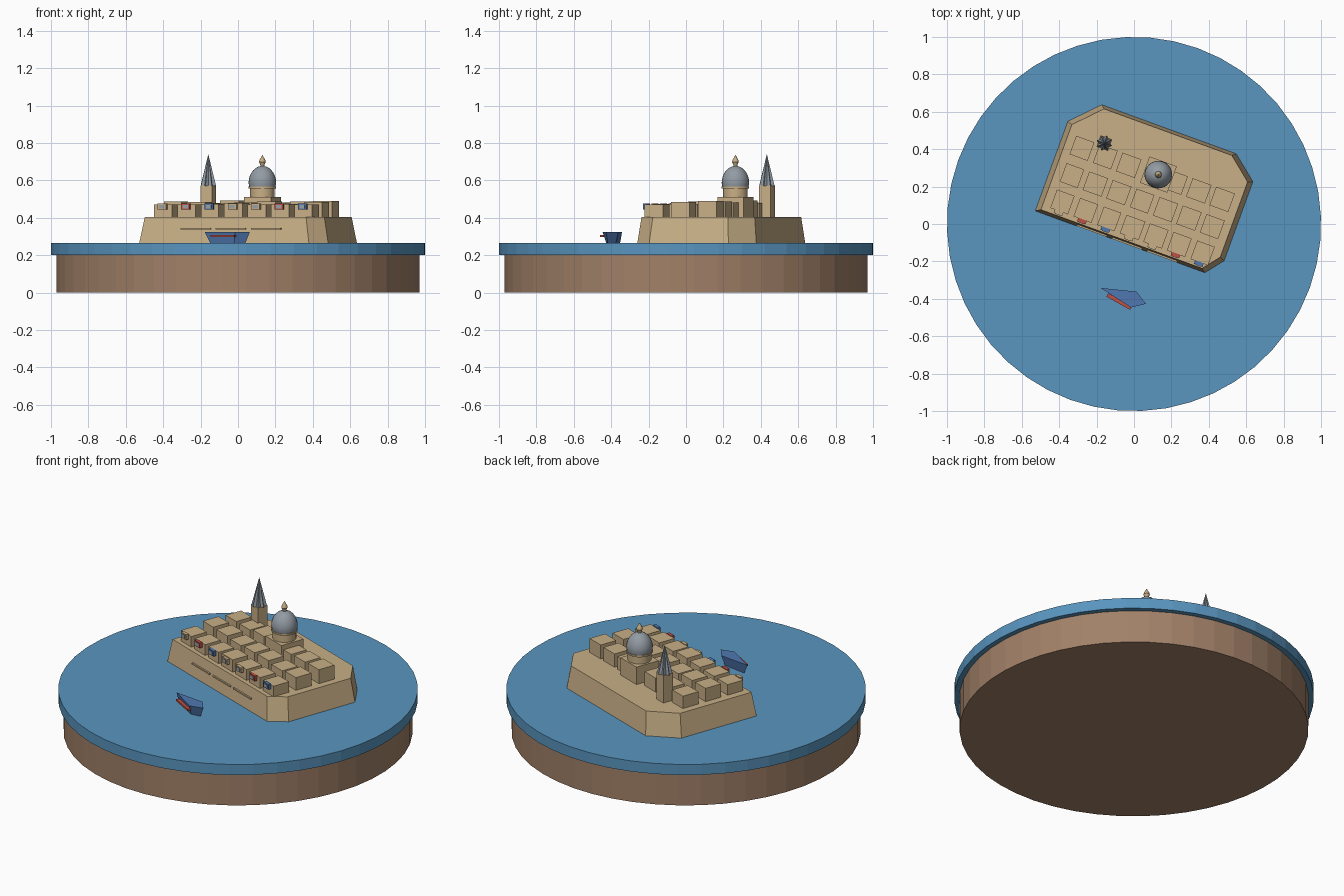
import bpy, bmesh, math, random
from mathutils import Matrix, Vector

if "Cube" in bpy.data.objects:
    bpy.data.objects.remove(bpy.data.objects["Cube"], do_unlink=True)
random.seed(4)


def material(name, r, g, b):
    m = bpy.data.materials.new(name)
    m.use_nodes = True
    m.diffuse_color = (r, g, b, 1)
    m.node_tree.nodes["Principled BSDF"].inputs["Base Color"].default_value = (r, g, b, 1)
    return m


SEA = material("sea blue", 0.10, 0.30, 0.52)
EARTH = material("earth brown", 0.36, 0.22, 0.14)
STONE = material("sandstone", 0.58, 0.43, 0.24)
SLATE = material("slate grey", 0.29, 0.33, 0.37)
BLUE = material("boat blue", 0.08, 0.19, 0.44)
RED = material("balcony red", 0.52, 0.08, 0.06)
PALE = material("window grey", 0.32, 0.35, 0.38)

TURN = Matrix.Rotation(math.radians(-20), 4, 'Z')   # the city's own axes
GROUND = 0.265
TERRACE = 0.405


def finish(name, bm, mat, matrix=None, smooth=False):
    bmesh.ops.recalc_face_normals(bm, faces=bm.faces)
    if matrix:
        bm.transform(matrix)
    me = bpy.data.meshes.new(name)
    bm.to_mesh(me)
    bm.free()
    me.materials.append(mat)
    ob = bpy.data.objects.new(name, me)
    bpy.context.collection.objects.link(ob)
    if smooth:
        bpy.ops.object.select_all(action='DESELECT')
        ob.select_set(True)
        bpy.context.view_layer.objects.active = ob
        bpy.ops.object.shade_smooth_by_angle(angle=math.radians(35))
    return ob


def box(name, u, v, z0, z1, du, dv, mat):
    bm = bmesh.new()
    bmesh.ops.create_cube(bm, size=1)
    bm.transform(Matrix.Translation((u, v, (z0 + z1) / 2)) @ Matrix.Diagonal((du, dv, z1 - z0, 1)))
    return finish(name, bm, mat, TURN)


def loft(name, rings, mat, matrix=None, smooth=False):
    """Skin equal-length rings of points and cap both ends."""
    bm = bmesh.new()
    loops = [[bm.verts.new(p) for p in ring] for ring in rings]
    for a, b in zip(loops, loops[1:]):
        for i in range(len(a)):
            j = (i + 1) % len(a)
            bm.faces.new((a[i], a[j], b[j], b[i]))
    bm.faces.new(loops[0][::-1])
    bm.faces.new(loops[-1])
    return finish(name, bm, mat, matrix, smooth)


def turned(name, profile, mat, u=0, v=0, sides=24, smooth=False):
    rings = [[(u + r * math.cos(2 * math.pi * i / sides), v + r * math.sin(2 * math.pi * i / sides), z)
              for i in range(sides)] for r, z in profile]
    return loft(name, rings, mat, TURN, smooth)


# Round stand and sea
turned("earth_base", [(0.97, 0), (0.97, 0.2)], EARTH, sides=48)
turned("sea_disc", [(1, 0.2), (1, GROUND)], SEA, sides=48)

# Sloping fortress walls
plan = [(-0.52, -0.115), (0.445, -0.115), (0.52, -0.02), (0.52, 0.43),
        (0.385, 0.54), (-0.38, 0.54), (-0.52, 0.395)]
middle = 0.212
loft("fortress_walls", [[(u * s, middle + (v - middle) * s, z) for u, v in plan]
                        for s, z in ((1, GROUND), (0.95, TERRACE))], STONE, TURN)
for i in (-1, 0, 1):
    box("wall_ledge", 0.2 * i, -0.108, 0.336, 0.344, 0.17, 0.014, STONE)

# Grid of houses, with balconies along the sea front
balconies = [STONE, RED, BLUE, STONE, STONE, RED, BLUE]
for row, v in enumerate((-0.02, 0.13, 0.285)):
    for col in range(7):
        u = -0.4 + 0.133 * col
        if row == 2 and col == 3:
            continue
        size = random.uniform(0.098, 0.108)
        top = random.uniform(0.468, 0.483) + 0.005 * row
        box("house", u, v, TERRACE, top, size, 0.105, STONE)
        if row == 0:
            mat = balconies[col]
            box("balcony", u, -0.08, 0.443, 0.475, 0.048, 0.02, mat)
            box("balcony_window", u, -0.091, 0.449, 0.469, 0.03, 0.004, PALE)

# Domed church
cu, cv = 0.032, 0.293
box("church_block", cu, cv, TERRACE, 0.512, 0.155, 0.15, STONE)
turned("dome_drum", [(0.066, 0.51), (0.066, 0.555), (0.074, 0.557), (0.074, 0.567)], STONE, cu, cv, 24, True)
dome = [(0.07, 0.565), (0.074, 0.585)] + [
    (0.074 * math.cos(a), 0.585 + 0.092 * math.sin(a))
    for a in (math.radians(d) for d in range(12, 85, 12))] + [(0.006, 0.678)]
turned("church_dome", dome, SLATE, cu, cv, 24, True)
turned("dome_finial", [(0.01, 0.67), (0.012, 0.685), (0.018, 0.697), (0.016, 0.708), (0.008, 0.722), (0.001, 0.735)],
       STONE, cu, cv, 12, True)

# Bell tower with a fluted spire
tu, tv = -0.297, 0.352
box("bell_tower", tu, tv, TERRACE, 0.572, 0.066, 0.066, STONE)
star = [(0.044 if i % 2 == 0 else 0.03, 2 * math.pi * i / 16) for i in range(16)]
loft("tower_spire", [[(tu + s * r * math.cos(a), tv + s * r * math.sin(a), z) for r, a in star]
                     for s, z in ((1, 0.57), (0.02, 0.737))], SLATE, TURN)

# Moored boat with a pointed bow and a rail stripe on each side
bow, stern, beam = Vector((-0.178, -0.342)), Vector((0.064, -0.427)), 0.045
axis = (stern - bow).normalized()
place = Matrix.Translation((bow.x, bow.y, 0)) @ Matrix.Rotation(math.atan2(axis.y, axis.x), 4, 'Z')
hull = [(0, 0), (0.187, -beam), (0.256, 0), (0.187, beam)]
loft("boat_hull", [[(0.14 + (x - 0.14) * s, y * t, z) for x, y in hull]
                   for s, t, z in ((0.78, 0.6, GROUND), (1, 1, 0.325))], BLUE, place)
bm = bmesh.new()
bmesh.ops.create_cube(bm, size=1)
bm.transform(Matrix.Translation((0.117, -0.036, 0.302)) @ Matrix.Rotation(math.radians(-10), 4, 'Z')
             @ Matrix.Diagonal((0.145, 0.02, 0.012, 1)))
finish("boat_stripe", bm, RED, place)
